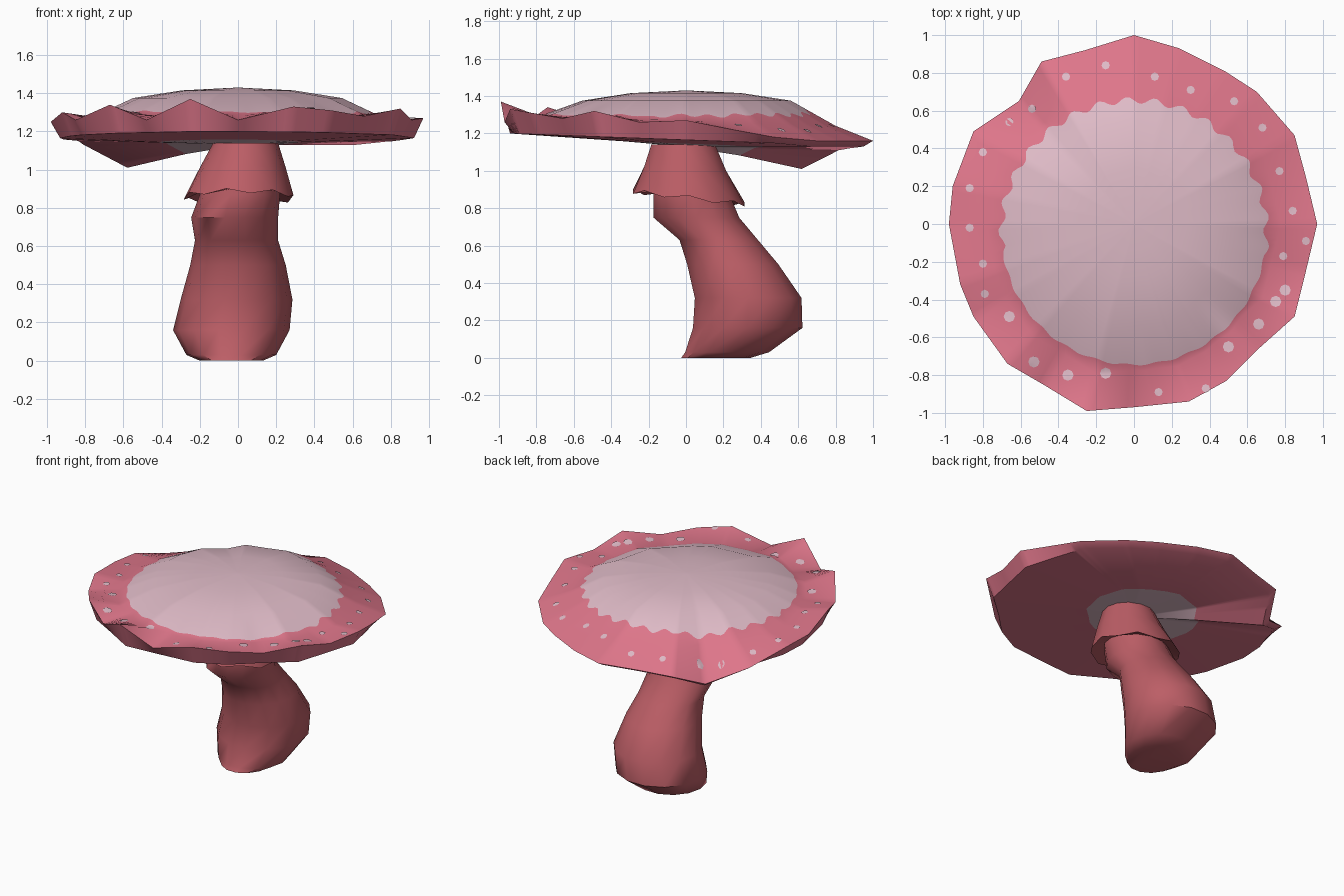
import bpy, bmesh, math
from mathutils import Vector

if "Cube" in bpy.data.objects:
    bpy.data.objects.remove(bpy.data.objects["Cube"])


def mat(name, rgb):
    m = bpy.data.materials.new(name)
    lin = [((c / 255 + 0.055) / 1.055) ** 2.4 for c in rgb]
    m.diffuse_color = (*lin, 1)
    m.use_nodes = True
    m.node_tree.nodes["Principled BSDF"].inputs["Base Color"].default_value = m.diffuse_color
    return m


PINK = mat("rose_pink", (222, 118, 138))
PALE = mat("pale_grey_pink", (222, 186, 198))
RED = mat("dusty_red", (188, 94, 102))


def loft(name, rings, mats, face_mat=None, cap_start=False, cap_end=False, angle=50):
    """Skin equal-length rings of points; face_mat[i] colours band i."""
    bm = bmesh.new()
    vs = [[bm.verts.new(p) for p in r] for r in rings]
    n = len(vs[0])
    for i in range(len(vs) - 1):
        for j in range(n):
            k = (j + 1) % n
            f = bm.faces.new((vs[i][j], vs[i][k], vs[i + 1][k], vs[i + 1][j]))
            f.material_index = face_mat[i] if face_mat else 0
    for flag, idx in ((cap_start, 0), (cap_end, -1)):
        if flag:
            f = bm.faces.new(vs[idx])
            f.material_index = face_mat[idx] if face_mat else 0
    bmesh.ops.recalc_face_normals(bm, faces=bm.faces)
    return finish(name, bm, mats, angle)


def finish(name, bm, mats, angle=50):
    me = bpy.data.meshes.new(name)
    bm.to_mesh(me)
    bm.free()
    for m in mats:
        me.materials.append(m)
    ob = bpy.data.objects.new(name, me)
    bpy.context.collection.objects.link(ob)
    bpy.ops.object.select_all(action='DESELECT')
    ob.select_set(True)
    bpy.context.view_layer.objects.active = ob
    bpy.ops.object.shade_smooth_by_angle(angle=math.radians(angle))
    return ob


def oval(x0, x1, y0, y1, zf, zb, n=14):
    """Ring filling the given x and y span, with front and back heights."""
    out = []
    for i in range(n):
        a = 2 * math.pi * i / n
        s = math.sin(a)
        out.append(Vector(((x0 + x1) / 2 + (x1 - x0) / 2 * math.cos(a),
                           (y0 + y1) / 2 + (y1 - y0) / 2 * s,
                           zf + (zb - zf) * (s + 1) / 2)))
    return out


# leaning stem: x span, y span, height
STEM = [(-.20, .13, -.03, .35, 0), (-.27, .20, -.01, .45, .03), (-.34, .27, .03, .63, .16),
        (-.30, .285, .04, .625, .32), (-.25, .25, .0, .50, .50), (-.225, .21, -.04, .39, .63),
        (-.245, .21, -.18, .29, .75), (-.20, .22, -.18, .24, .87), (-.13, .19, -.18, .16, 1.14)]
loft("stem", [oval(*s, s[4]) for s in STEM], [RED], cap_start=True, cap_end=True)

# flared skirt around the neck, with an underside lip
hem = oval(-.285, .29, -.29, .32, .89, .82)
for i, p in enumerate(hem):
    p.z += 0.012 * (-1) ** i
lip = oval(-.20, .22, -.18, .24, .90, .86)
loft("skirt", [oval(-.13, .21, -.19, .16, 1.14, 1.14), oval(-.20, .25, -.23, .22, 1.02, 1.0),
               hem, lip], [RED])

# wavy cap rim: x, y, z
RIM = [(0, 1.0, 1.16), (-.26, .92, 1.15), (-.49, .86, 1.14), (-.61, .65, 1.04), (-.85, .49, 1.16),
       (-.96, .2, 1.24), (-.98, 0, 1.25), (-.92, -.32, 1.30), (-.85, -.49, 1.26), (-.67, -.74, 1.34),
       (-.48, -.85, 1.26), (-.25, -.99, 1.37), (0, -.97, 1.26), (.29, -.94, 1.33), (.49, -.83, 1.31),
       (.66, -.66, 1.28), (.85, -.49, 1.32), (.91, -.25, 1.26), (.97, 0, 1.27), (.91, .25, 1.22),
       (.85, .47, 1.18), (.65, .70, 1.16), (.48, .81, 1.16), (.24, .93, 1.16)]
SUB = 8
rim = []
for i, p in enumerate(RIM):
    q = Vector(RIM[(i + 1) % len(RIM)])
    rim += [Vector(p).lerp(q, k / SUB) for k in range(SUB)]


def top(e, t):
    """Point on the cap top, from the centre (t=0) to rim point e (t=1)."""
    y = e.y
    prof = [(0, 1.43), (.3, 1.415), (.56, 1.375), (.8, 1.265 - .025 * y), (1, e.z)]
    for (t0, z0), (t1, z1) in zip(prof, prof[1:]):
        if t <= t1 + 1e-6:
            z = z0 + (z1 - z0) * (t - t0) / (t1 - t0)
            break
    return Vector((e.x * t, e.y * t, z))


def edge_of_patch(e):
    """Scalloped border of the pale patch, smoother toward the front."""
    a = math.atan2(e.y, e.x)
    r = .70 - .045 * math.sin(a)
    bump = .018 if math.sin(a) > -.2 else .005
    return (r + bump * math.sin(28 * a)) / math.hypot(e.x, e.y)


def under(e, t):
    """Point on the shallow underside of the cap."""
    edge = min(e.z - .03, 1.165 - .035 * e.y)
    return Vector((e.x * t, e.y * t, 1.13 + (edge - 1.13) * t / .95))


rings = [[top(e, t) for e in rim] for t in (.02, .15, .3, .56)]
rings.append([top(e, edge_of_patch(e)) for e in rim])
rings.append([top(e, max(.8, edge_of_patch(e) + .03)) for e in rim])
rings.append([top(e, 1) for e in rim])
rings.append([under(e, .95) for e in rim])
patch = []
for e in rim:
    p = under(e, .38)
    patch.append(p + Vector((-.04, .04, 0)))
rings += [patch, [under(e, .1) for e in rim]]
loft("cap", rings, [PINK, PALE], [1, 1, 1, 1, 0, 0, 0, 0, 1, 1],
     cap_start=True, cap_end=True, angle=40)

# pale dots painted on the pink border
DOTS = [(-.36, .78), (-.15, .84), (.11, .78), (.30, .71), (.53, .65), (.68, .51), (.77, .28),
        (.84, .07), (.91, -.09), (.79, -.17), (.80, -.35), (.75, -.41), (.66, -.53), (.50, -.65),
        (.38, -.87), (.13, -.89), (-.15, -.79), (-.35, -.80), (-.53, -.73), (-.66, -.49),
        (-.79, -.37), (-.80, -.21), (-.87, -.02), (-.87, .19), (-.80, .38), (-.66, .54), (-.54, .61)]


def on_cap(x, y):
    d = Vector((x, y)).normalized()
    e = max(rim, key=lambda p: p.xy.normalized().dot(d))
    t = min(1, math.hypot(x, y) / e.xy.length)
    return Vector((x, y, top(e, t).z + .005))


bm = bmesh.new()
for i, (x, y) in enumerate(DOTS):
    r = .022 + .008 * (i % 7 > 1 and 9 < i < 20)
    c = bm.verts.new(on_cap(x, y))
    vs = [bm.verts.new(on_cap(x + r * math.cos(k * math.pi / 4), y + r * math.sin(k * math.pi / 4)))
          for k in range(8)]
    for k in range(8):
        bm.faces.new((c, vs[k], vs[(k + 1) % 8]))
finish("cap_dots", bm, [PALE])
